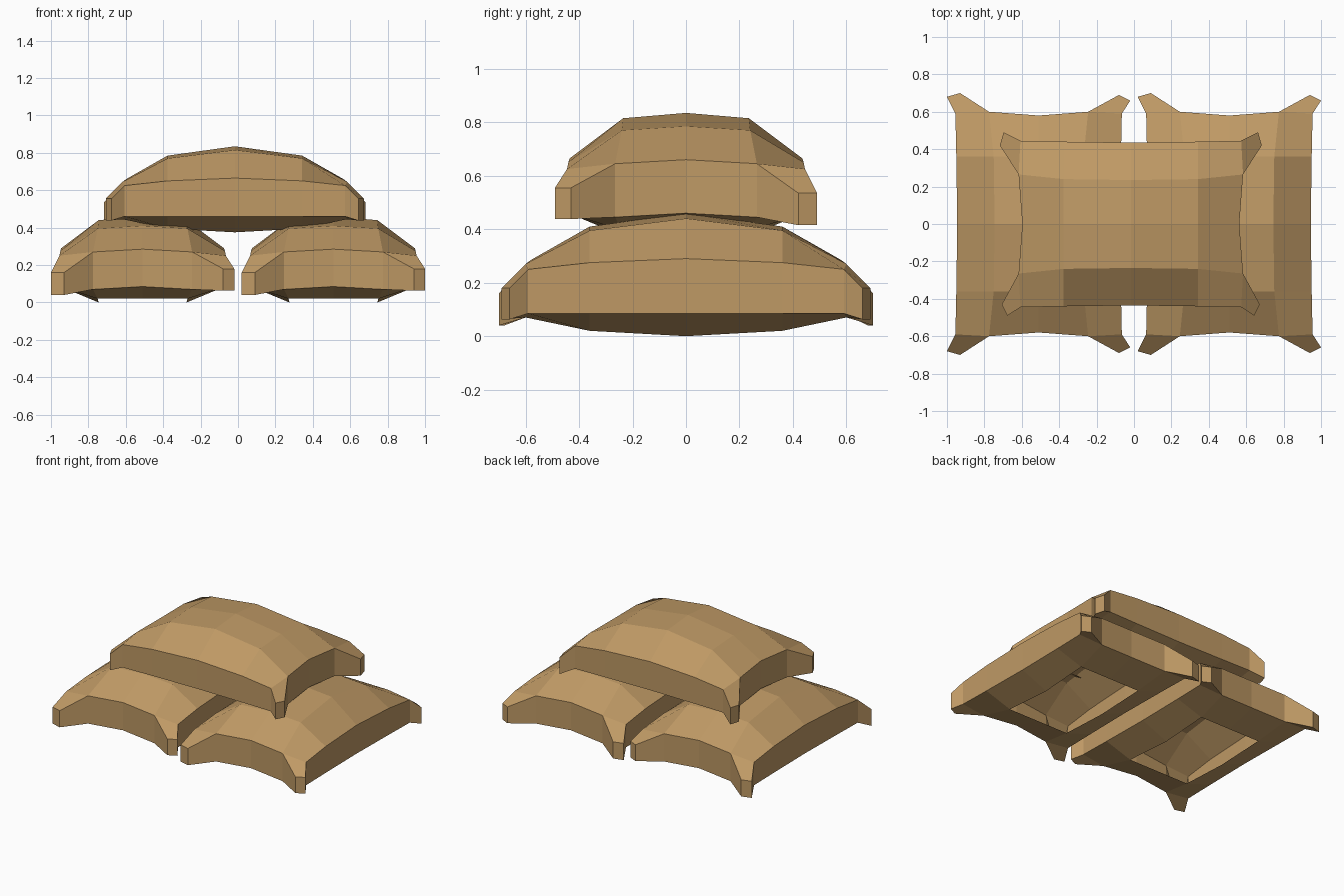
import bpy, bmesh
from math import pi

cube = bpy.data.objects.get("Cube")
if cube:
    bpy.data.objects.remove(cube, do_unlink=True)

# Burlap material
burlap = bpy.data.materials.new("burlap_brown")
burlap.use_nodes = True
colour = (0.52, 0.32, 0.13, 1)
burlap.diffuse_color = colour
burlap.node_tree.nodes["Principled BSDF"].inputs["Base Color"].default_value = colour

# Quarter-bag layout: rows run from mid-length to the end, columns from centre to side
WIDTH = [[0, .235, .435], [0, .24, .44], [0, .265, .445]]
LENGTH = [[0, 0, 0], [.36, .36, .36], [.58, .60, .59]]
TOP = [[.46, .44, .29], [.41, .395, .275], [.285, .27, .25]]
BOTTOM = [[0, 0, .085], [.02, .02, .085], [.085, .07, .085]]
# Pinched corners per side: outer tip, end tip, bottom and top heights
EARS = {-1: ((.49, .68), (.42, .70), .04, .16),
        1: ((.49, .66), (.43, .69), .063, .18)}


def sign(n):
    return (n > 0) - (n < 0)


def build_bag_mesh():
    bm = bmesh.new()
    low, high = {}, {}

    def add_point(key, x, y, z0, z1):
        low[key] = bm.verts.new((x, y, z0))
        high[key] = bm.verts.new((x, y, z1))

    # Upper and lower pillow grids
    span = range(-2, 3)
    for i in span:
        for j in span:
            a, b = abs(i), abs(j)
            add_point((i, j), sign(i) * WIDTH[b][a], sign(j) * LENGTH[b][a],
                      BOTTOM[b][a], TOP[b][a])
    cells = [[(i, j), (i + 1, j), (i + 1, j + 1), (i, j + 1)]
             for i in range(-2, 2) for j in range(-2, 2)]

    # Four corner ears pulled out of the grid's end corners
    for sx, (outer, end, z0, z1) in EARS.items():
        for sy in (-1, 1):
            for name, tip in (("outer", outer), ("end", end)):
                add_point((name, sx, sy), sx * tip[0], sy * tip[1], z0, z1)
            ear = [(2 * sx, 2 * sy), ("outer", sx, sy),
                   ("end", sx, sy), (sx, 2 * sy)]
            cells.append(ear if sx * sy > 0 else ear[::-1])

    # Skin both sides, leaving the middle of the underside open
    edges = set()
    for cell in cells:
        bm.faces.new([high[k] for k in cell])
        middle = all(k[0] in (-1, 0, 1) and k[1] in (-1, 0, 1) and len(k) == 2
                     for k in cell)
        if not middle:
            bm.faces.new([low[k] for k in reversed(cell)])
        edges.update(zip(cell, cell[1:] + cell[:1]))

    # Side band around the outline
    for p, q in edges:
        if (q, p) not in edges:
            bm.faces.new((low[p], low[q], high[q], high[p]))

    loose = [v for v in bm.verts if not v.link_faces]
    bmesh.ops.delete(bm, geom=loose, context='VERTS')
    mesh = bpy.data.meshes.new("sandbag")
    bm.to_mesh(mesh)
    bm.free()
    mesh.materials.append(burlap)
    return mesh


# Two bags side by side with one laid across them
bag = build_bag_mesh()
for name, place, turn in (("lower_right_sandbag", (-.51, 0, 0), 0),
                          ("lower_left_sandbag", (.51, 0, 0), 0),
                          ("upper_sandbag", (-.017, 0, .375), -pi / 2)):
    obj = bpy.data.objects.new(name, bag)
    obj.location = place
    obj.rotation_euler.z = turn
    bpy.context.collection.objects.link(obj)
